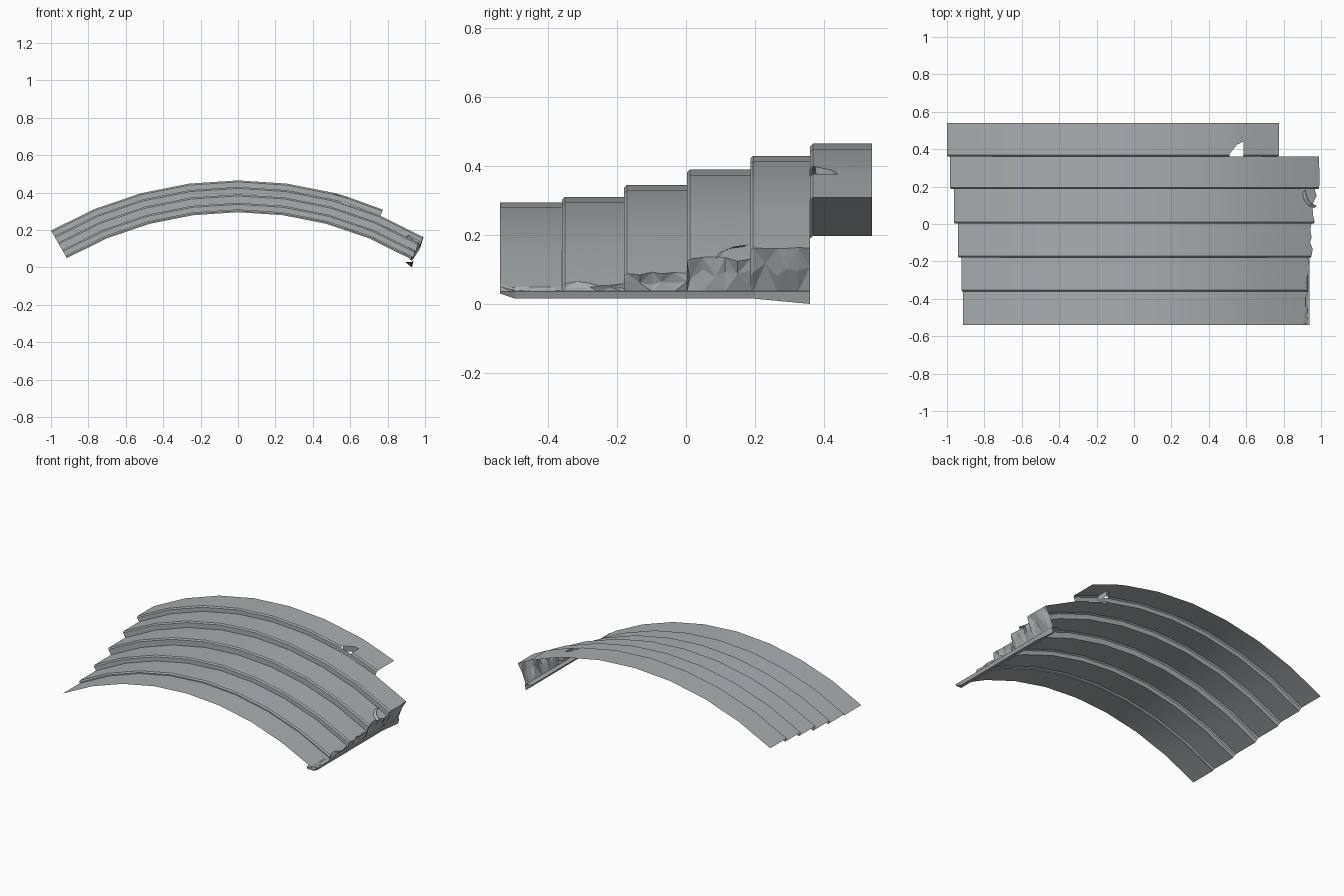
import bpy
import math
import random

if "Cube" in bpy.data.objects:
    bpy.data.objects.remove(bpy.data.objects["Cube"])
random.seed(4)

steel = bpy.data.materials.new("grey steel")
steel.use_nodes = True
GREY = (0.40, 0.42, 0.43, 1)
steel.diffuse_color = GREY
steel.node_tree.nodes["Principled BSDF"].inputs["Base Color"].default_value = GREY

CZ = -1.535                                      # height of the arc centre
EDGE_Y = [-0.54, -0.36, -0.18, 0.003, 0.187, 0.36, 0.54]
RADII = [1.83, 1.845, 1.88, 1.925, 1.965, 2.0]   # one radius per panel
ANGLES = [-30 + 7.5 * i for i in range(8)]       # -30 to 22.5 degrees
LIP = 0.008


def arc(angle, radius, y):
    a = math.radians(angle)
    return (radius * math.sin(a), y, CZ + radius * math.cos(a))


def make(name, verts, faces, smooth=True):
    me = bpy.data.meshes.new(name)
    me.from_pydata(verts, [], faces)
    me.materials.append(steel)
    ob = bpy.data.objects.new(name, me)
    bpy.context.collection.objects.link(ob)
    bpy.ops.object.select_all(action='DESELECT')
    ob.select_set(True)
    bpy.context.view_layer.objects.active = ob
    if smooth:
        bpy.ops.object.shade_smooth_by_angle(angle=math.radians(25))
    return ob


def grid(name, rows, skip=(), smooth=True, split=False):
    """Skin a list of equally long point rows."""
    n = len(rows[0])
    faces = []
    for j in range(len(rows) - 1):
        for i in range(n - 1):
            if (j, i) in skip:
                continue
            a, b = j * n + i, j * n + i + 1
            c, d = b + n, a + n
            if split:
                faces += [(a, b, c), (a, c, d)] if (i + j) % 2 else [(a, b, d), (b, c, d)]
            else:
                faces.append((a, b, c, d))
    return make(name, [p for r in rows for p in r], faces, smooth)


# Stepped sheet: five overlapping panels with small chamfered risers
sections = []                                    # (y, radius, right end angle)
for k in range(5):
    y0, y1, r = EDGE_Y[k], EDGE_Y[k + 1], RADII[k]
    base = (30.1, 30.25, 30.3, 30.1, 30.25)[k]
    if k:
        sections.append((y0, r - LIP, base))
        sections.append((y0 + LIP, r, base))
    else:
        sections += [(y0, r, 29.2), (y0 + 0.035, r, 30.2)]
    for t in (0.25, 0.45, 0.6, 0.8):
        rough = 0.1 if k in (0, 4) else 0.45
        sections.append((y0 + (y1 - y0) * t, r, base + random.uniform(-rough, rough)))
    sections.append((y1, r, base))
grid("stepped_panels", [[arc(a, r, y) for a in ANGLES + [e]] for y, r, e in sections])

# Torn end wall hanging from the right edge down to the bottom rail
wall = []
for y, r, e in sections:
    top = arc(e, r, y)
    bottom = (0.93, y, 0.036)
    t = random.uniform(0.35, 0.65)
    bulge = random.uniform(-0.012, 0.012)
    if r < 1.85:
        bulge *= 0.4
    mid = (top[0] * (1 - t) + bottom[0] * t + bulge, y, top[2] * (1 - t) + bottom[2] * t)
    wall.append([top, mid, bottom])
grid("torn_end_wall", wall, smooth=False, split=True)

# Thin bottom rail, dropping towards the back
rail = []
for y, low in ((-0.54, 0.030), (-0.495, 0.015), (0.20, 0.015), (0.36, 0.0)):
    rail.append([(0.885, y, 0.046), (0.892, y, 0.03), (0.93, y, low),
                 (0.938, y, 0.036), (0.885, y, 0.046)])
rail_object = grid("bottom_rail", rail, smooth=False)

# Back panel, shorter on the right, with a punched hole at its front edge
R = RADII[5]
hole = {14.8: 0.375, 16.0: 0.425, 17.0: 0.44}
cols = ANGLES[:6] + [14.8, 16.0, 17.0, 22.8]
rows = [[arc(a, RADII[4], 0.36) for a in cols],
        [arc(a, R - LIP, 0.36) for a in cols],
        [arc(a, R, 0.36 + LIP) for a in cols],
        [arc(a, R, hole.get(a, 0.44)) for a in cols],
        [arc(a, R, 0.54) for a in cols]]
grid("back_panel", rows, skip={(j, i) for j in (1, 2) for i in (6, 7)})

# Flap bent down around the hole
rim = [(14.8, 0.375), (16.0, 0.425), (17.0, 0.44), (17.0, 0.362)]
grid("bent_flap", [[arc(a, R, y) for a, y in rim],
                   [arc(a + 0.35, R - 0.035, y + 0.004) for a, y in rim]], smooth=False)

# Small curled tear near the right edge of the fourth panel
tear = [(27.9, 0.168), (28.2, 0.13), (28.9, 0.10), (30.0, 0.085)]
grid("curled_tear", [[arc(a, RADII[3], y) for a, y in tear],
                     [arc(a + 0.3, RADII[3] + 0.012, y + 0.012) for a, y in tear]], smooth=False)
